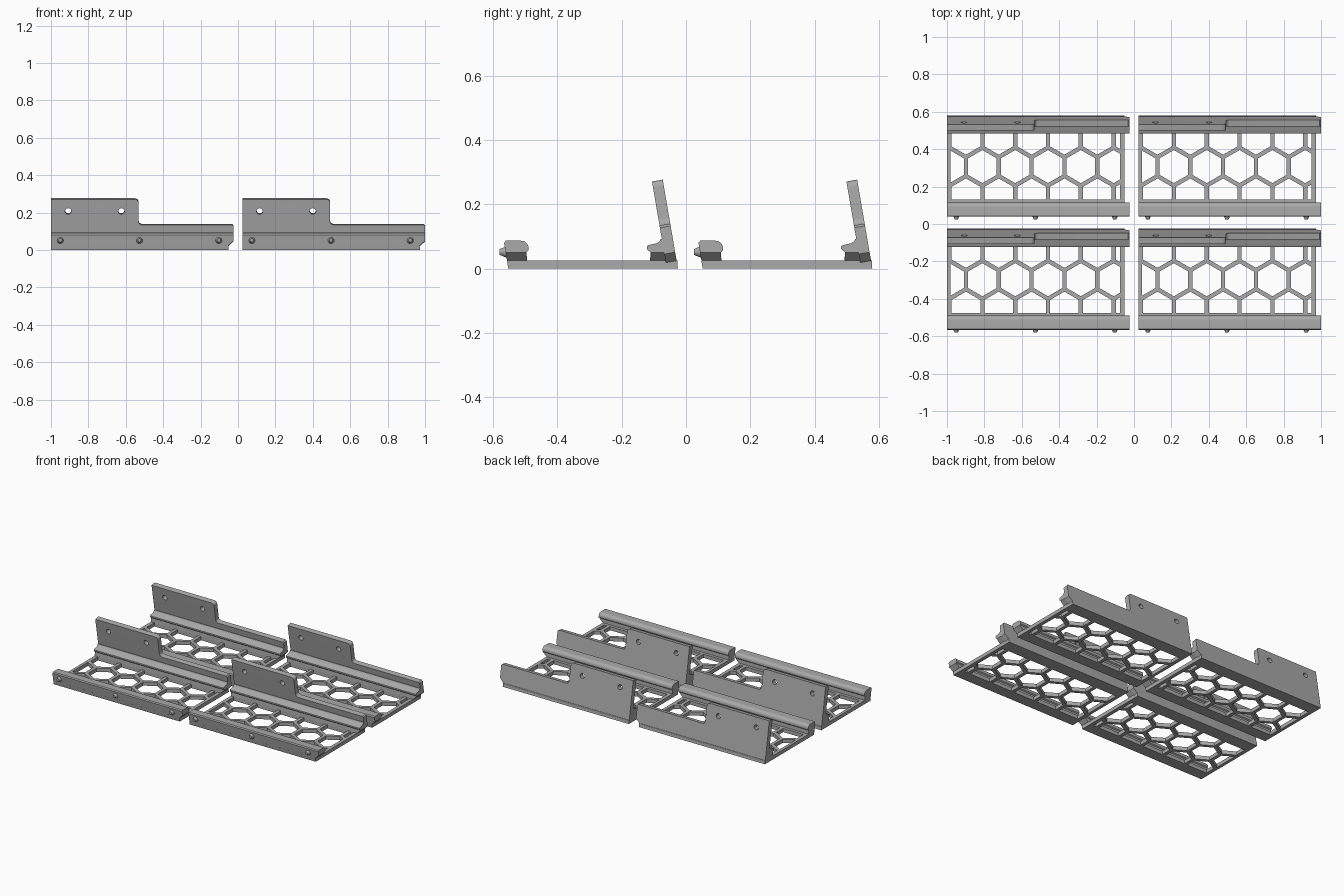
import bpy, bmesh, math
from mathutils import Vector

if "Cube" in bpy.data.objects:
    bpy.data.objects.remove(bpy.data.objects["Cube"])

W, BASE, CHAMFER_X = 0.976, 0.025, 0.949
LEAN = math.radians(9.7)
grey = bpy.data.materials.new("plain grey")
grey.diffuse_color = (0.4, 0.4, 0.4, 1)
grey.use_nodes = True
grey.node_tree.nodes["Principled BSDF"].inputs["Base Color"].default_value = grey.diffuse_color


def finish(name, bm):
    bmesh.ops.remove_doubles(bm, verts=bm.verts, dist=0.0002)
    bmesh.ops.recalc_face_normals(bm, faces=bm.faces)
    me = bpy.data.meshes.new(name)
    bm.to_mesh(me)
    bm.free()
    me.materials.append(grey)
    return name, me


def sheet(outlines, thickness):
    """Flat sheet with holes: first outline is the border, the rest are holes."""
    cu = bpy.data.curves.new("sheet", 'CURVE')
    cu.dimensions, cu.fill_mode, cu.extrude = '2D', 'BOTH', thickness / 2
    for pts in outlines:
        sp = cu.splines.new('POLY')
        sp.points.add(len(pts) - 1)
        for p, (x, y) in zip(sp.points, pts):
            p.co = (x, y, 0, 1)
        sp.use_cyclic_u = True
    ob = bpy.data.objects.new("sheet", cu)
    bpy.context.collection.objects.link(ob)
    dg = bpy.context.evaluated_depsgraph_get()
    me = bpy.data.meshes.new_from_object(ob.evaluated_get(dg))
    bm = bmesh.new()
    bm.from_mesh(me)
    bpy.data.objects.remove(ob)
    bpy.data.curves.remove(cu)
    bpy.data.meshes.remove(me)
    return bm


def arc(cx, cy, r, a0, a1, n=6):
    return [(cx + r * math.cos(math.radians(a0 + (a1 - a0) * i / n)),
             cy + r * math.sin(math.radians(a0 + (a1 - a0) * i / n))) for i in range(n + 1)]


def clip(poly, axis, limit, sign):
    """Keep the part of a convex polygon on one side of an axis-aligned line."""
    out = []
    for i, p in enumerate(poly):
        q = poly[i - 1]
        dp, dq = sign * (p[axis] - limit), sign * (q[axis] - limit)
        if dp * dq < 0:
            t = dq / (dq - dp)
            out.append((q[0] + t * (p[0] - q[0]), q[1] + t * (p[1] - q[1])))
        if dp >= 0:
            out.append(p)
    return out


def area(poly):
    return abs(sum(poly[i - 1][0] * p[1] - p[0] * poly[i - 1][1] for i, p in enumerate(poly))) / 2


def rail(name, profile):
    """Extrude a (y, z) profile along x and undercut its right end."""
    bm = bmesh.new()
    f = bm.faces.new([bm.verts.new((0, y, z)) for y, z in profile])
    ext = bmesh.ops.extrude_face_region(bm, geom=[f])
    bmesh.ops.translate(bm, vec=(W, 0, 0),
                        verts=[v for v in ext["geom"] if isinstance(v, bmesh.types.BMVert)])
    no = Vector((0.025, 0, CHAMFER_X - W))
    cut = bmesh.ops.bisect_plane(bm, geom=bm.verts[:] + bm.edges[:] + bm.faces[:],
                                 plane_co=(CHAMFER_X, 0, BASE), plane_no=no, clear_outer=True)
    bmesh.ops.holes_fill(bm, edges=[e for e in bm.edges if e.is_boundary])
    return finish(name, bm)


# Honeycomb floor
pitch, hole_r = 0.1755, 0.153 / math.sqrt(3)
holes = []
for row in range(-1, 2):
    for col in range(-1, 7):
        cx = 0.1016 + pitch * (col + (0.5 if row == 0 else 0))
        cy = -0.298 + row * pitch * math.sqrt(3) / 2
        cell = [(cx + hole_r * math.cos(math.radians(30 + 60 * k)),
                 cy + hole_r * math.sin(math.radians(30 + 60 * k))) for k in range(6)]
        for axis, limit, sign in ((0, 0.02, 1), (0, 0.925, -1), (1, -0.475, 1), (1, -0.112, -1)):
            cell = clip(cell, axis, limit, sign)
        if len(cell) > 2 and area(cell) > 0.0003:
            holes.append(cell)
border = [(0, -0.553), (CHAMFER_X, -0.553), (CHAMFER_X, -0.027), (0, -0.027)]
bm = sheet([border] + holes, BASE)
for v in bm.verts:
    v.co.z += BASE / 2
    if v.co.y < -0.55:
        v.co.y -= 0.17 * v.co.z
parts = [finish("honeycomb_floor", bm)]

# Leaning back wall with a tall tab and two screw holes
outline = [(0, 0), (CHAMFER_X, 0), (CHAMFER_X, BASE), (W, 0.052), (W, 0.135), (W - 0.007, 0.142)]
outline += arc(0.488, 0.162, 0.02, 270, 180) + arc(0.448, 0.261, 0.02, 0, 90) + [(0, 0.281)]
bm = sheet([outline] + [arc(x, 0.216, 0.0165, 0, 345, 23) for x in (0.092, 0.376)], 0.034)
for v in bm.verts:
    x, s, d = v.co.x, v.co.y, v.co.z + 0.017
    v.co = (x, -0.025 - s * math.sin(LEAN) - d * math.cos(LEAN),
            max(0, s * math.cos(LEAN) - d * math.sin(LEAN)))
parts.append(finish("back_wall", bm))

# Front rail with rounded inner lip, and hooked rear rail
parts.append(rail("front_rail", [(-0.557, BASE), (-0.566, 0.08), (-0.561, 0.087), (-0.515, 0.087)]
                  + arc(-0.513, 0.064, 0.023, 80, 0)
                  + [(-0.490, 0.057), (-0.496, 0.051), (-0.495, BASE)]))
parts.append(rail("rear_rail", [(-0.035, BASE), (-0.112, BASE), (-0.110, 0.052), (-0.117, 0.056),
                                (-0.122, 0.061), (-0.122, 0.070), (-0.118, 0.073), (-0.092, 0.079),
                                (-0.083, 0.084), (-0.078, 0.093), (-0.050, 0.093)]))

# Locating pegs on the front face
bm = bmesh.new()
for x in (0.05, 0.473, 0.897):
    cone = bmesh.ops.create_cone(bm, cap_ends=True, segments=20, radius1=0.019, radius2=0.009, depth=0.024)
    for v in cone["verts"]:
        px, py, pz = v.co
        v.co = (x + px, -0.568 - pz, 0.052 + py)
parts.append(finish("front_pegs", bm))

# Four identical trays in a two by two grid
for i in range(2):
    for j in range(2):
        for name, me in parts:
            ob = bpy.data.objects.new(f"{name}_{i}{j}", me)
            ob.location = (-1 + 1.024 * i, 0.605 * j, 0)
            bpy.context.collection.objects.link(ob)
            if i == j == 0:
                me.shade_smooth()
                me.set_sharp_from_angle(angle=math.radians(30))
